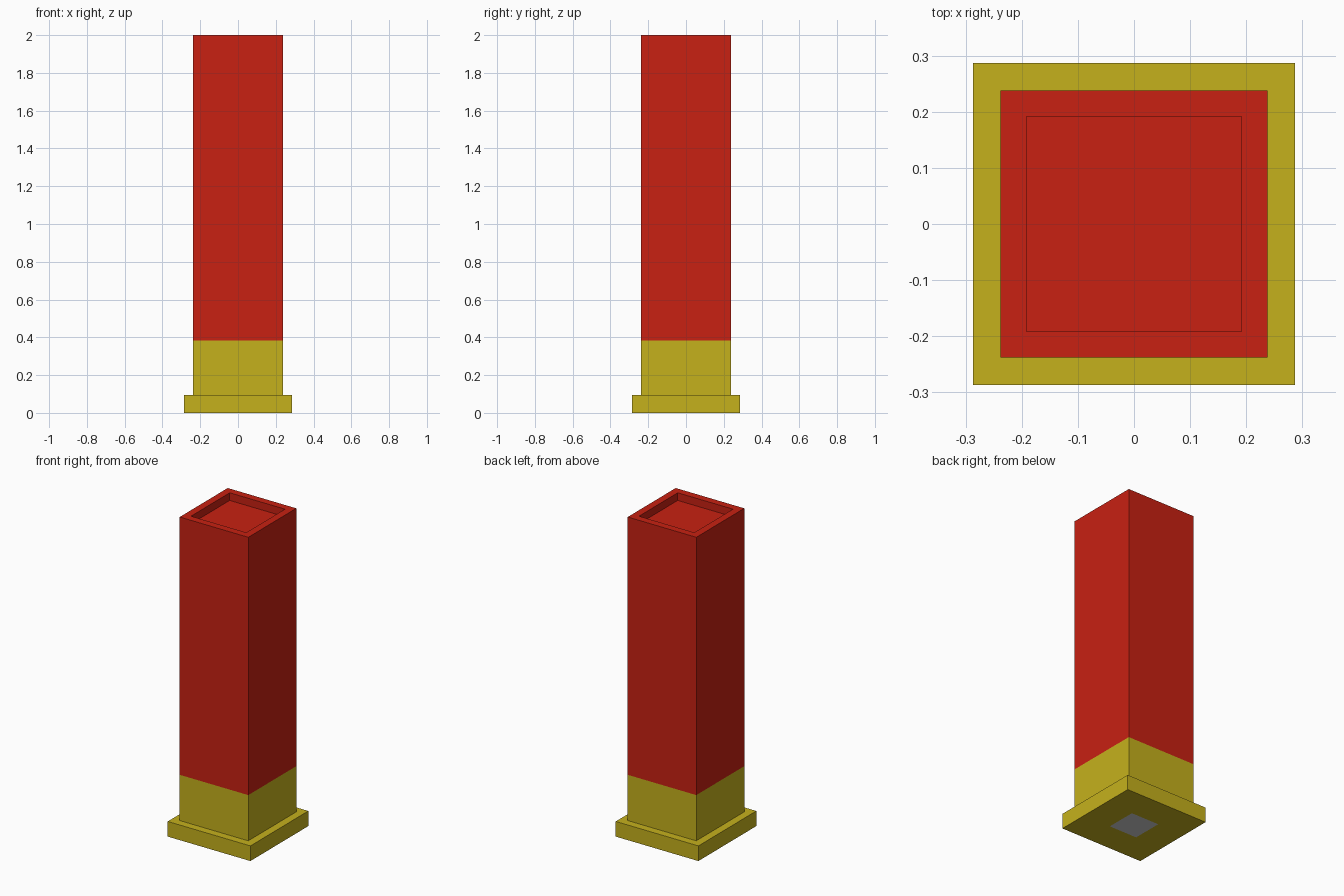
import bpy, bmesh

if "Cube" in bpy.data.objects:
    bpy.data.objects.remove(bpy.data.objects["Cube"])


def material(name, rgb):
    mat = bpy.data.materials.new(name)
    mat.diffuse_color = (*rgb, 1)
    mat.use_nodes = True
    mat.node_tree.nodes["Principled BSDF"].inputs["Base Color"].default_value = mat.diffuse_color
    return mat


def square_loft(name, profile, mat=None, cap_end=False):
    """Join square rings given as (half width, height), optionally closing the last."""
    bm = bmesh.new()
    rings = [[bm.verts.new((sx * h, sy * h, z))
              for sx, sy in ((-1, -1), (1, -1), (1, 1), (-1, 1))]
             for h, z in profile]
    for low, high in zip(rings, rings[1:]):
        for i in range(4):
            j = (i + 1) % 4
            bm.faces.new((low[i], low[j], high[j], high[i]))
    if cap_end:
        bm.faces.new(rings[-1])
    mesh = bpy.data.meshes.new(name)
    bm.to_mesh(mesh)
    bm.free()
    obj = bpy.data.objects.new(name, mesh)
    bpy.context.collection.objects.link(obj)
    if mat:
        mesh.materials.append(mat)
    return obj


red = material("red", (0.58, 0.015, 0.006))
yellow = material("yellow", (0.56, 0.44, 0.012))

HALF = 0.238      # post half width
BAND = 0.382      # height where yellow meets red
SOCKET = 0.097    # grey square under the base

# Stepped yellow foot, with a square opening underneath for the grey plate
square_loft("yellow_base", [(SOCKET, 0), (0.287, 0), (0.287, 0.095),
                            (HALF, 0.095), (HALF, BAND)], yellow)

# Red post with a shallow recess in its top
square_loft("red_post", [(HALF, BAND), (HALF, 2), (0.192, 2), (0.192, 1.952)],
            red, cap_end=True)

# Grey plate flush with the underside, facing down
plate = square_loft("bottom_plate", [(SOCKET, 0)], cap_end=True)
plate.data.flip_normals()
